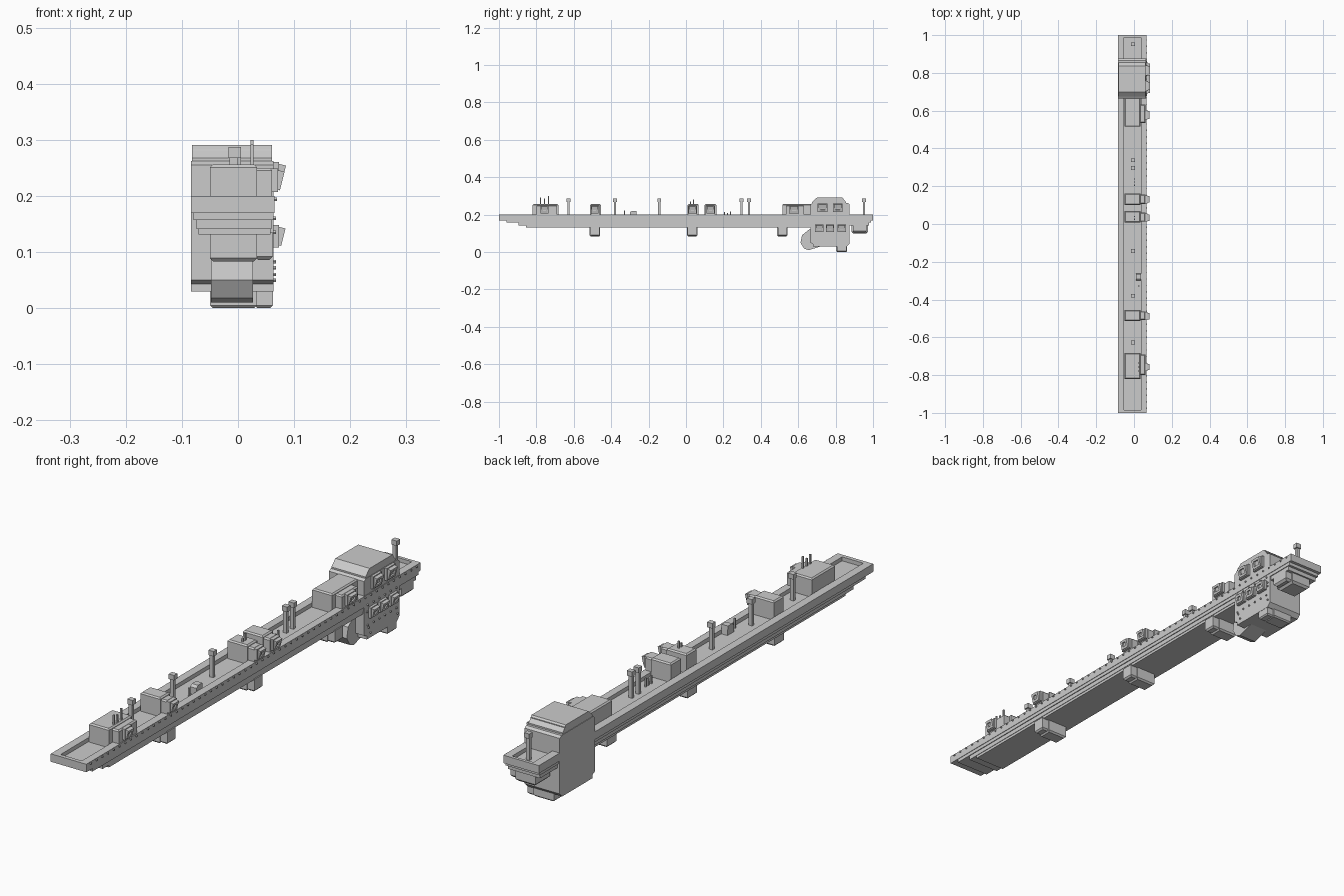
import bpy, bmesh, math
from mathutils import Matrix, Vector

if "Cube" in bpy.data.objects:
    bpy.data.objects.remove(bpy.data.objects["Cube"])


def finish(name, bm):
    bmesh.ops.recalc_face_normals(bm, faces=bm.faces[:])
    me = bpy.data.meshes.new(name)
    bm.to_mesh(me)
    bm.free()
    ob = bpy.data.objects.new(name, me)
    bpy.context.collection.objects.link(ob)
    return ob


def add_box(bm, x0, x1, y0, y1, z0, z1):
    m = Matrix.Translation(((x0 + x1) / 2, (y0 + y1) / 2, (z0 + z1) / 2)) @ \
        Matrix.Diagonal((x1 - x0, y1 - y0, z1 - z0, 1))
    return bmesh.ops.create_cube(bm, size=1, matrix=m)['verts']


def box(name, *dims):
    bm = bmesh.new()
    add_box(bm, *dims)
    return finish(name, bm)


def add_prism(bm, pts, x0, x1):
    # y-z profile extruded along x
    f = bm.faces.new([bm.verts.new((x0, y, z)) for y, z in pts])
    r = bmesh.ops.extrude_face_region(bm, geom=[f])
    for v in r['geom']:
        if isinstance(v, bmesh.types.BMVert):
            v.co.x = x1


def prism(name, pts, x0, x1):
    bm = bmesh.new()
    add_prism(bm, pts, x0, x1)
    return finish(name, bm)


def chamfered(name, x0, x1, y0, y1, z0, z1, c=0.005, top=True):
    # box with a chamfered rim on its top or bottom face
    bm = bmesh.new()
    add_box(bm, x0, x1, y0, y1, z0, z1)
    zc = z1 if top else z0
    face = [f for f in bm.faces if all(abs(v.co.z - zc) < 1e-5 for v in f.verts)][0]
    bmesh.ops.bevel(bm, geom=face.edges[:], offset=c, segments=1, affect='EDGES')
    return finish(name, bm)


def window(name, x, y, z, w=0.042, h=0.038):
    # housing on the wall, with an open frame leaning out at the top
    box(name + "_housing", x - 0.004, x + 0.01, y - w * .62, y + w * .62, z - h * .62, z + h * .62)
    bm = bmesh.new()
    t = 0.009
    add_box(bm, -.008, .006, -w / 2, w / 2, h / 2 - t, h / 2)
    add_box(bm, -.008, .006, -w / 2, w / 2, -h / 2, -h / 2 + t)
    for s in (-1, 1):
        c = s * (w / 2 - t / 2)
        add_box(bm, -.008, .006, c - t / 2, c + t / 2, -h / 2 + t, h / 2 - t)
    add_box(bm, -.008, -.001, -w / 2 + t, w / 2 - t, -h / 2 + t, h / 2 - t)
    bmesh.ops.transform(bm, verts=bm.verts[:], matrix=Matrix.Translation((x + .012, y, z))
                        @ Matrix.Rotation(math.radians(14), 4, 'Y'))
    finish(name + "_frame", bm)


# Upper hull slab with recessed deck
bm = bmesh.new()
add_box(bm, -.084, .065, -1, 1, .17, .20)
bm.faces.ensure_lookup_table()
top = max(bm.faces, key=lambda f: f.calc_center_median().z)
bmesh.ops.inset_individual(bm, faces=[top], thickness=0.01)
for v in top.verts:
    v.co.x = .036 if v.co.x > -.01 else -.053
    v.co.y = .988 if v.co.y > 0 else -.985
r = bmesh.ops.extrude_discrete_faces(bm, faces=[top])
for v in r['faces'][0].verts:
    v.co.z -= .015
finish("deck_hull", bm)

# Stepped layers under the hull
for i, (x0, x1, y0, y1, z0, z1) in enumerate([
        (-.079, .063, -.96, .988, .157, .17),
        (-.074, .060, -.895, .978, .141, .157),
        (-.070, .058, -.855, .87, .131, .141)]):
    box(f"hull_step_{i}", x0, x1, y0, y1, z0, z1)

# Deck cabins: main block plus side bay with window
cabins = [(-.82, -.682, -.80, -.69, -.757), (-.513, -.455, -.508, -.462, -.488),
          (.008, .068, .012, .06, .034), (.10, .162, .105, .155, .13),
          (.515, .67, .535, .632, .578)]
for i, (y0, y1, b0, b1, wy) in enumerate(cabins):
    chamfered(f"cabin_{i}", -.05, .034, y0, y1, .183, .256)
    chamfered(f"cabin_bay_{i}", .03, .061, b0, b1, .195, .25)
    window(f"cabin_window_{i}", .061, wy, .228, .034 if i < 4 else .042, .034)

# Supports under the hull
for i, y in enumerate((-.487, .033, .515)):
    chamfered(f"support_{i}", -.05, .034, y - .028, y + .028, .083, .135, .006, False)
    chamfered(f"support_bay_{i}", .03, .062, y - .024, y + .024, .086, .135, .006, False)

# Command tower
prism("tower", [(.665, .05), (.68, .043), (.68, .03), (.86, .03), (.875, .045), (.875, .255),
                (.865, .262), (.675, .262), (.665, .255)], -.084, .063)
prism("tower_cap", [(.675, .26), (.855, .26), (.855, .268), (.842, .282), (.842, .285), (.836, .291),
                    (.7, .291), (.692, .284), (.688, .28), (.675, .268)], -.082, .061)
for i, y in enumerate((.73, .812)):
    window(f"tower_upper_window_{i}", .063, y, .237)
for i, y in enumerate((.712, .77, .832)):
    window(f"tower_lower_window_{i}", .063, y, .128, .036, .032)

# Foot, forward thruster pod and tail box
chamfered("tower_foot", -.05, .034, .803, .862, 0, .05, .005, False)
chamfered("tower_foot_bay", .03, .062, .806, .858, 0, .05, .005, False)
prism("thruster_pod", [(.72, .12), (.66, .122), (.62, .09), (.612, .05), (.632, .018),
                       (.655, .01), (.72, .03)], -.048, .027)
chamfered("tail_box", -.05, .034, .885, .972, .10, .145, .008, False)
chamfered("tail_box_bay", .03, .06, .892, .965, .105, .145, .008, False)

# Masts with wider heads
for i, y in enumerate((-.628, -.38, -.143, .297, .337, .952)):
    bm = bmesh.new()
    add_box(bm, -.015, 0, y - .006, y + .006, .183, .272)
    add_box(bm, -.017, .005, y - .010, y + .010, .268, .287)
    finish(f"mast_{i}", bm)

# Antennas and small deck fittings
for i, (x, y, z0, z1) in enumerate([
        (.025, -.778, .25, .292), (.025, -.757, .25, .285), (.025, -.735, .25, .30),
        (.002, .04, .25, .282), (.002, .025, .25, .27), (.002, .205, .183, .215),
        (.002, .222, .183, .21), (.002, .238, .183, .218), (.025, -.328, .183, .222)]):
    box(f"antenna_{i}", x - .003, x + .003, y - .003, y + .003, z0, z1)
prism("deck_locker", [(-.3, .183), (-.3, .212), (-.29, .22), (-.265, .22), (-.262, .183)], .01, .036)

# Portholes along the right side
bm = bmesh.new()


def porthole(y, z, x=.066):
    m = Matrix.Translation((x, y, z)) @ Matrix.Rotation(math.pi / 2, 4, 'Y')
    bmesh.ops.create_cone(bm, cap_ends=True, segments=6, radius1=.0035, radius2=.0035,
                          depth=.007, matrix=m)


for i in range(58):
    porthole(-.975 + i * .0342, .194)
for i in range(6):
    porthole(.685 + i * .034, .16, .064)
    porthole(.685 + i * .034, .083, .064)
for y, z in [(.68, .135), (.862, .135), (.862, .12), (.69, .072), (.862, .06), (.70, .05)]:
    porthole(y, z, .064)
finish("portholes", bm)
